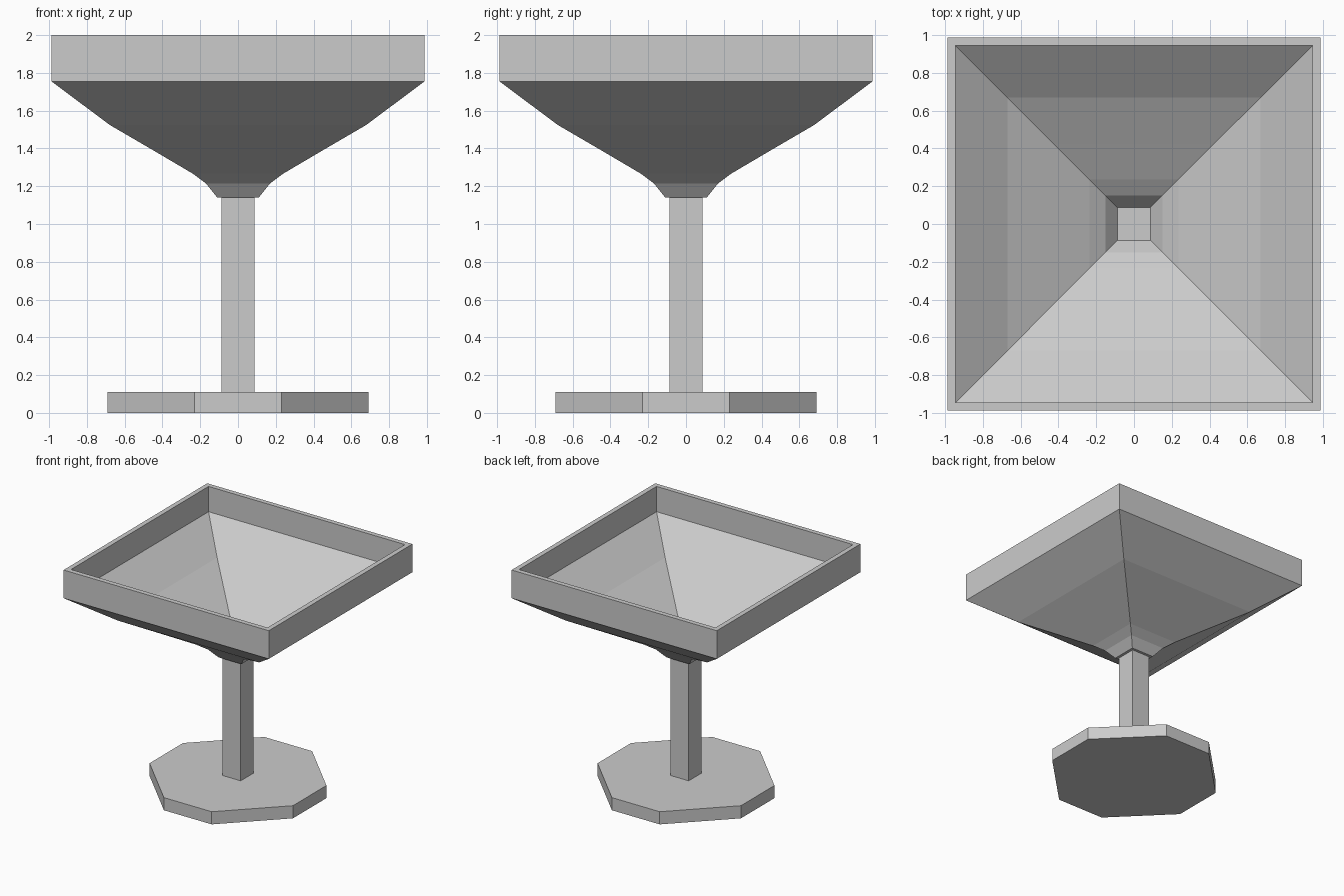
import bpy

if "Cube" in bpy.data.objects:
    bpy.data.objects.remove(bpy.data.objects["Cube"])

def loft(name, rings, close=False):
    """Skin rings of equal vertex count; cap both ends, or join them if close."""
    n = len(rings[0])
    verts = [v for ring in rings for v in ring]
    faces = []
    for r in range(len(rings) - 1):
        for i in range(n):
            j = (i + 1) % n
            faces.append((r*n + i, r*n + j, (r+1)*n + j, (r+1)*n + i))
    faces.append(tuple(reversed(range(n))))
    faces.append(tuple(range((len(rings) - 1)*n, len(rings)*n)))
    mesh = bpy.data.meshes.new(name)
    mesh.from_pydata(verts, [], faces)
    mesh.update()
    obj = bpy.data.objects.new(name, mesh)
    bpy.context.collection.objects.link(obj)
    return obj

def square(h, z):
    return [(-h, -h, z), (h, -h, z), (h, h, z), (-h, h, z)]

def octagon(a, b, z):
    return [(-b, -a, z), (b, -a, z), (a, -b, z), (a, b, z),
            (b, a, z), (-b, a, z), (-a, b, z), (-a, -b, z)]

# Eight-sided foot
loft("base", [octagon(0.69, 0.23, 0), octagon(0.69, 0.23, 0.11)])

# Square stem
loft("stem", [square(0.087, 0.11), square(0.087, 1.14)])

# Hollow square bowl: up the outside, over the rim, down the inside
outer = [(0.11, 1.14), (0.17, 1.215), (0.24, 1.267), (0.44, 1.385),
         (0.68, 1.525), (0.987, 1.755), (0.987, 2.0)]
inner = [(0.945, 2.0), (0.945, 1.78), (0.67, 1.56), (0.42, 1.41),
         (0.235, 1.30), (0.15, 1.24), (0.087, 1.16)]
loft("bowl", [square(h, z) for h, z in outer + inner])
